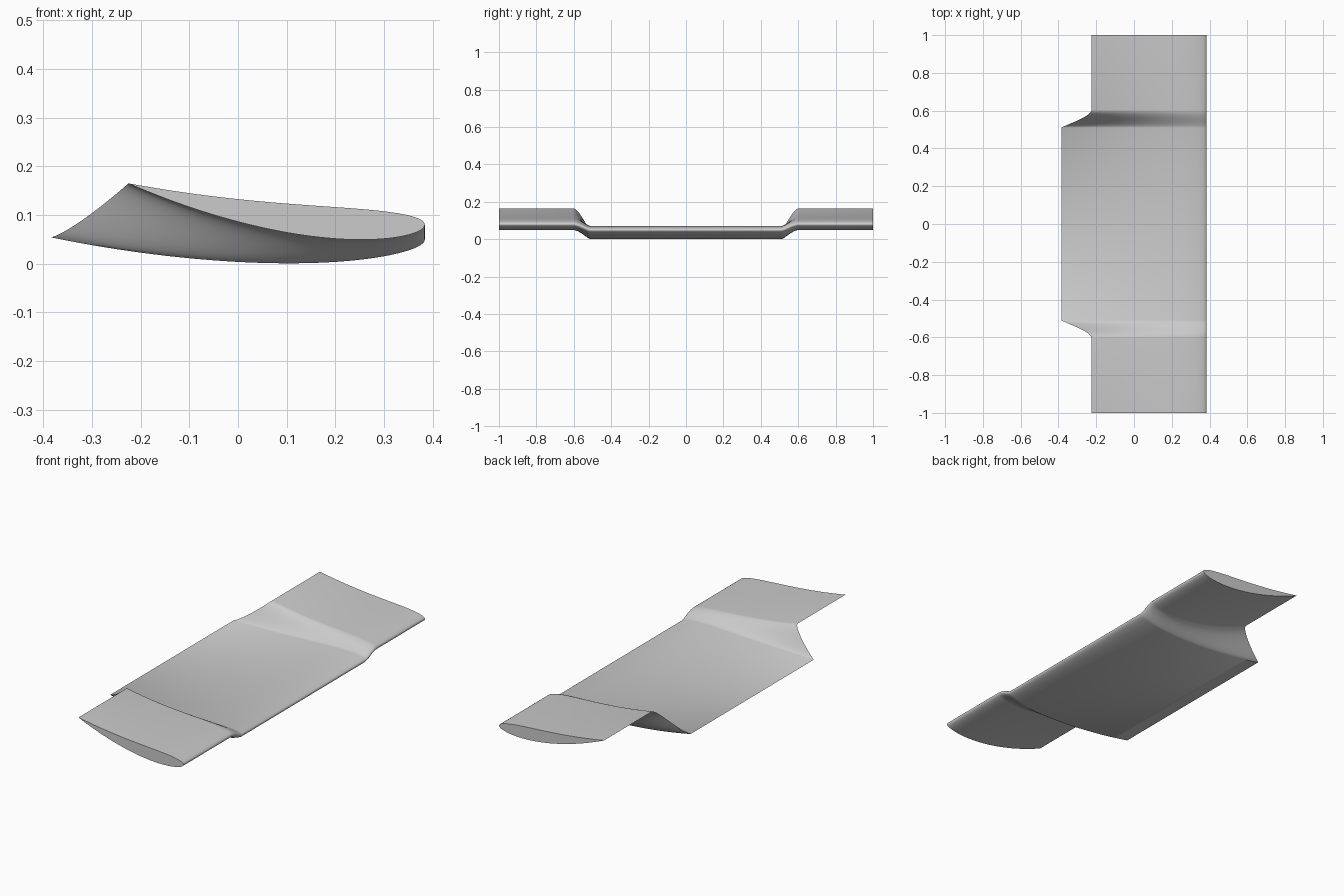
import bpy, bmesh, math

cube = bpy.data.objects.get("Cube")
if cube:
    bpy.data.objects.remove(cube)

# Light grey paint
grey = bpy.data.materials.new("light_grey")
grey.use_nodes = True
colour = (0.6, 0.6, 0.6, 1)
grey.diffuse_color = colour
grey.node_tree.nodes["Principled BSDF"].inputs["Base Color"].default_value = colour

# Section settings: trailing x, trailing z, leading z, thickness, camber
LEAD_X = 0.384
MIDDLE = (-0.384, 0.054, 0.049, 0.068, 0.018)
END = (-0.225, 0.165, 0.080, 0.065, 0.026)
BLEND_IN, BLEND_OUT = 0.51, 0.605
STEPS, CHORD = 16, 40


def half_thickness(v):
    return 5 * (0.2969 * math.sqrt(v) - 0.126 * v - 0.3516 * v**2
                + 0.2843 * v**3 - 0.1036 * v**4)


def section(y):
    """Closed inverted wing profile, trailing edge first, at span position y."""
    s = min(max((abs(y) - BLEND_IN) / (BLEND_OUT - BLEND_IN), 0), 1)
    s = s * s * (3 - 2 * s)
    mix = lambda i, f: MIDDLE[i] + (END[i] - MIDDLE[i]) * f
    tail_x = mix(0, s**0.6)
    tail_z, lead_z, thick, camber = (mix(i, s**0.75) for i in range(1, 5))
    points = []
    for k in range(2 * CHORD):
        v = (1 + math.cos(math.pi * k / CHORD)) / 2
        side = 1 if k < CHORD else -1
        z = lead_z + (tail_z - lead_z) * v
        z += side * thick * half_thickness(v) - camber * 4 * v * (1 - v)
        points.append((LEAD_X + (tail_x - LEAD_X) * v, y, z))
    return points


# Span stations, denser through the two stepped transitions
half = [BLEND_IN + (BLEND_OUT - BLEND_IN) * i / STEPS for i in range(STEPS + 1)] + [1.0]
stations = [-y for y in reversed(half)] + half

# Loft the wing skin and close both ends
bm = bmesh.new()
rings = [[bm.verts.new(p) for p in section(y)] for y in stations]
for a, b in zip(rings, rings[1:]):
    for i in range(len(a)):
        j = (i + 1) % len(a)
        bm.faces.new((a[i], a[j], b[j], b[i]))
bm.faces.new(rings[0])
bm.faces.new(rings[-1])
bmesh.ops.recalc_face_normals(bm, faces=bm.faces)

mesh = bpy.data.meshes.new("wing_panel")
bm.to_mesh(mesh)
bm.free()
mesh.materials.append(grey)
wing = bpy.data.objects.new("wing_panel", mesh)
bpy.context.collection.objects.link(wing)

# Smooth skin with a sharp trailing edge and end rims
bpy.context.view_layer.objects.active = wing
wing.select_set(True)
bpy.ops.object.shade_smooth_by_angle(angle=math.radians(40))
